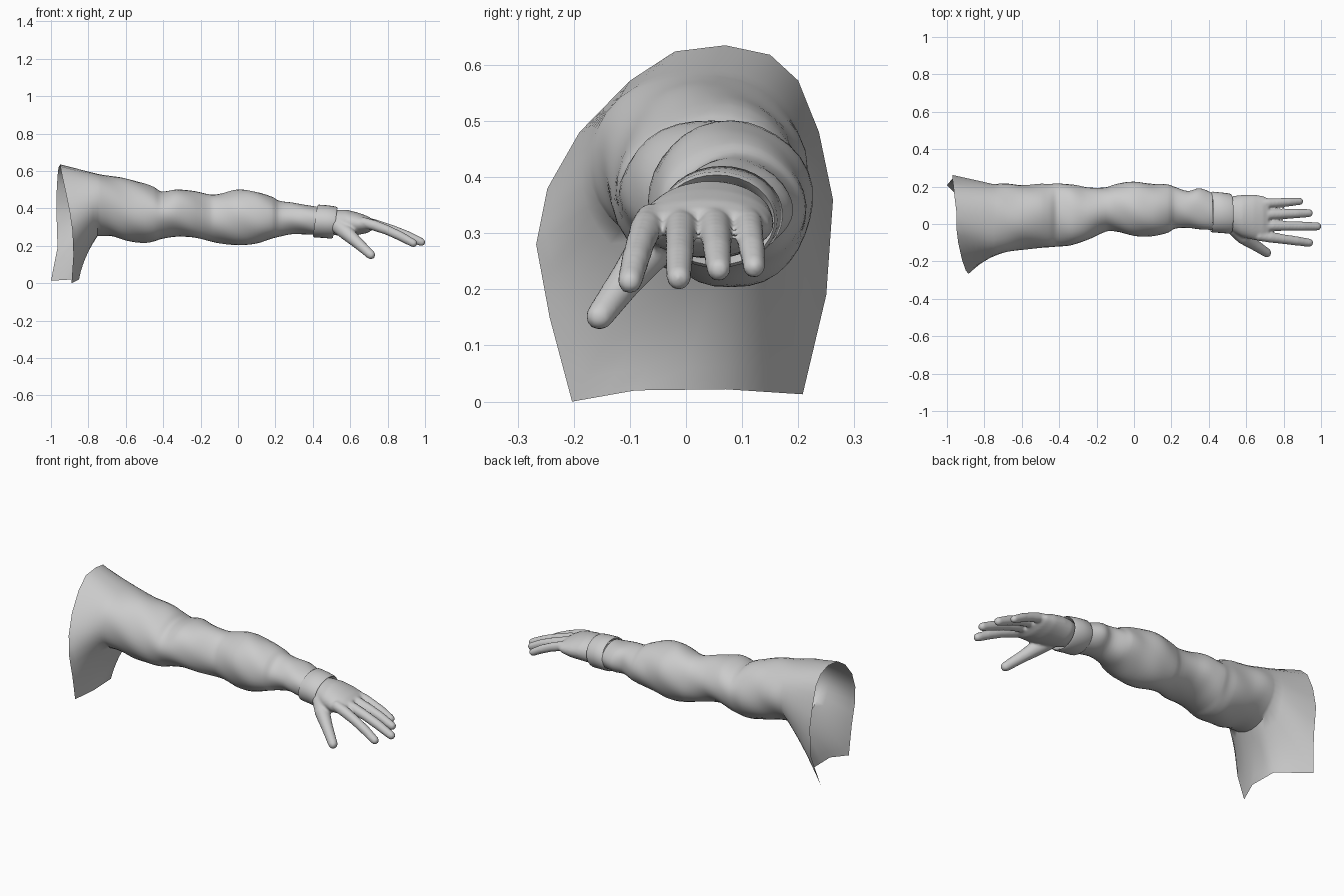
import bpy, bmesh, math
from mathutils import Vector

if "Cube" in bpy.data.objects:
    bpy.data.objects.remove(bpy.data.objects["Cube"])

cloth = bpy.data.materials.new("light_grey")
cloth.diffuse_color = (0.6, 0.6, 0.6, 1)
cloth.use_nodes = True
cloth.node_tree.nodes["Principled BSDF"].inputs["Base Color"].default_value = cloth.diffuse_color
SIDES = 32


def ring(x, top, bottom, back, front, lean=0.0, fold=0.0):
    """Closed cross-section around the arm, starting at the back and rising."""
    pts = []
    for i in range(SIDES):
        a = 2 * math.pi * i / SIDES
        r = 1 + fold * (math.sin(3 * a + 17 * x) + math.sin(5 * a - 29 * x) - 1)
        pts.append(Vector((x + lean * math.sin(a),
                           (back + front) / 2 + r * (back - front) / 2 * math.cos(a),
                           (top + bottom) / 2 + r * (top - bottom) / 2 * math.sin(a))))
    return pts


def loft(bm, rings, cap_start=False, cap_end=False):
    rows = [[bm.verts.new(p) for p in r] for r in rings]
    n = len(rows[0])
    for a, b in zip(rows, rows[1:]):
        for i in range(n):
            j = (i + 1) % n
            bm.faces.new((a[i], a[j], b[j], b[i]))
    if cap_start:
        bm.faces.new(rows[0][::-1])
    if cap_end:
        bm.faces.new(rows[-1])


def finish(name, bm, closed=False):
    if closed:
        bmesh.ops.recalc_face_normals(bm, faces=bm.faces)
    else:
        bmesh.ops.reverse_faces(bm, faces=[f for f in bm.faces]) if flipped(bm) else None
    me = bpy.data.meshes.new(name)
    bm.to_mesh(me)
    bm.free()
    me.materials.append(cloth)
    ob = bpy.data.objects.new(name, me)
    bpy.context.collection.objects.link(ob)
    bpy.ops.object.select_all(action='DESELECT')
    ob.select_set(True)
    bpy.context.view_layer.objects.active = ob
    bpy.ops.object.shade_smooth_by_angle(angle=math.radians(50))
    return ob


def flipped(bm):
    """True when the tube's normals point towards its axis."""
    bm.normal_update()
    mid = sum((v.co for v in bm.verts), Vector()) / len(bm.verts)
    return sum((f.calc_center_median() - mid).yz.dot(f.normal.yz) for f in bm.faces) < 0


def smooth_rows(rows, steps):
    """Hermite interpolation of profile rows along their first column."""
    def slope(i, c):
        a, b = rows[max(i - 1, 0)], rows[min(i + 1, len(rows) - 1)]
        return (b[c] - a[c]) / (b[0] - a[0])
    out = []
    for i in range(len(rows) - 1):
        p, q = rows[i], rows[i + 1]
        h = q[0] - p[0]
        for s in range(steps):
            t = s / steps
            row = [p[0] + h * t]
            for c in range(1, len(p)):
                row.append((2*t**3 - 3*t**2 + 1) * p[c] + (t**3 - 2*t**2 + t) * h * slope(i, c)
                           + (3*t**2 - 2*t**3) * q[c] + (t**3 - t**2) * h * slope(i + 1, c))
            out.append(row)
    return out + [list(rows[-1])]


# Sleeve profile: x, top, bottom, back, front
sleeve_rows = [
    (-0.75, 0.59, 0.255, 0.215, -0.175), (-0.68, 0.575, 0.25, 0.215, -0.155),
    (-0.60, 0.56, 0.225, 0.21, -0.14), (-0.50, 0.535, 0.213, 0.217, -0.13),
    (-0.45, 0.515, 0.22, 0.217, -0.125), (-0.41, 0.492, 0.235, 0.222, -0.12),
    (-0.33, 0.505, 0.25, 0.212, -0.115), (-0.25, 0.495, 0.243, 0.195, -0.09),
    (-0.15, 0.475, 0.222, 0.20, -0.04), (-0.10, 0.48, 0.213, 0.215, -0.04),
    (0.0, 0.503, 0.202, 0.228, -0.065), (0.10, 0.49, 0.212, 0.215, -0.068),
    (0.18, 0.462, 0.235, 0.212, -0.05), (0.22, 0.44, 0.245, 0.20, -0.025),
    (0.29, 0.433, 0.262, 0.18, -0.02), (0.35, 0.423, 0.262, 0.192, -0.03),
    (0.42, 0.41, 0.257, 0.165, -0.035)]
arm = [ring(*r, fold=0.012) for r in smooth_rows(sleeve_rows, 4)]

# Open shoulder edge: arch over the top, straight hem under the armpit
edge_keys = [Vector(p) for p in (
    (-.97, .262, .36), (-.97, .237, .48), (-.965, .2, .572), (-.96, .15, .618),
    (-.95, .07, .635), (-.95, -.02, .624), (-.94, -.1, .572), (-.92, -.19, .48),
    (-.90, -.247, .38), (-.885, -.267, .28), (-.88, -.243, .15), (-.89, -.203, .0),
    (-.85, -.09, .02), (-.855, .07, .022), (-1.0, .208, .013), (-.965, .25, .19))]
edge = []
for i, k in enumerate(edge_keys):
    edge += [k, (k + edge_keys[(i + 1) % 16]) / 2]
edge[27].x = -0.93
shoulder = []
for s in range(6):
    t = 1 - s / 6
    blend = []
    for a, b in zip(arm[0], edge):
        p = a.lerp(b, t)
        p.x -= 0.06 * t * (1 - t) * max(0, (0.4 - a.z) / 0.15)  # hollow armpit
        blend.append(p)
    shoulder.append(blend)
bm = bmesh.new()
loft(bm, shoulder + arm)
finish("sleeve", bm)

# Cuff band with a turned-in rim at both ends
bm = bmesh.new()
cuff_rows = [(0.43, 0.395, 0.27, 0.15, -0.02), (0.412, 0.415, 0.25, 0.168, -0.042),
             (0.42, 0.42, 0.245, 0.173, -0.045), (0.47, 0.416, 0.242, 0.168, -0.048),
             (0.51, 0.41, 0.238, 0.163, -0.052), (0.52, 0.404, 0.243, 0.158, -0.048),
             (0.50, 0.39, 0.255, 0.145, -0.035), (0.44, 0.38, 0.27, 0.13, -0.02)]
loft(bm, [ring(*r, lean=0.012) for r in cuff_rows], cap_end=True)
finish("cuff", bm, closed=True)


def digit(bm, points, radii, n=14):
    """Round-tipped finger along a path."""
    pts = [Vector(p) for p in points]
    rings = []
    for i, p in enumerate(pts):
        d = (pts[min(i + 1, len(pts) - 1)] - pts[max(i - 1, 0)]).normalized()
        u = d.cross(Vector((0, 0, 1))).normalized()
        w = u.cross(d)
        circle = lambda c, r: [c + r * (u * math.cos(2 * math.pi * k / n)
                                        + w * math.sin(2 * math.pi * k / n)) for k in range(n)]
        rings.append(circle(p, radii[i]))
        if i == len(pts) - 1:
            for a in (30, 55, 78):
                a = math.radians(a)
                rings.append(circle(p + d * radii[i] * math.sin(a), radii[i] * math.cos(a)))
    loft(bm, rings, True, True)


# Hand: palm, four fingers and thumb fused into one skin
bm = bmesh.new()
palm_rows = [(0.46, 0.385, 0.27, 0.125, -0.01), (0.53, 0.393, 0.255, 0.15, -0.045),
             (0.58, 0.393, 0.255, 0.155, -0.07), (0.64, 0.378, 0.258, 0.157, -0.085),
             (0.69, 0.36, 0.268, 0.15, -0.09), (0.72, 0.342, 0.285, 0.135, -0.08)]
loft(bm, [ring(*r) for r in palm_rows], True, True)
# base y, tip x, tip y, tip z, radius
for by, tx, ty, tz, r in ((-0.062, 0.937, -0.1, 0.214, 0.026), (-0.008, 0.98, -0.013, 0.22, 0.026),
                          (0.05, 0.935, 0.058, 0.236, 0.026), (0.108, 0.885, 0.121, 0.24, 0.024)):
    bx, bz = 0.66, 0.328
    path = [(bx + (tx - bx) * t, by + (ty - by) * t,
             bz + (tz - bz) * t + 0.05 * t * (1 - t)) for t in (0, 0.25, 0.5, 0.75, 1)]
    digit(bm, path, [r * 1.05, r * 1.1, r, r * 0.97, r * 0.85])
digit(bm, [(0.53, -0.015, 0.31), (0.585, -0.07, 0.265), (0.64, -0.108, 0.215), (0.71, -0.154, 0.152)],
      [0.042, 0.04, 0.031, 0.025])
hand = finish("hand", bm, closed=True)
remesh = hand.modifiers.new("fuse", 'REMESH')
remesh.mode = 'VOXEL'
remesh.voxel_size = 0.007
remesh.use_smooth_shade = True
soft = hand.modifiers.new("soften", 'SMOOTH')
soft.factor = 0.5
soft.iterations = 5
